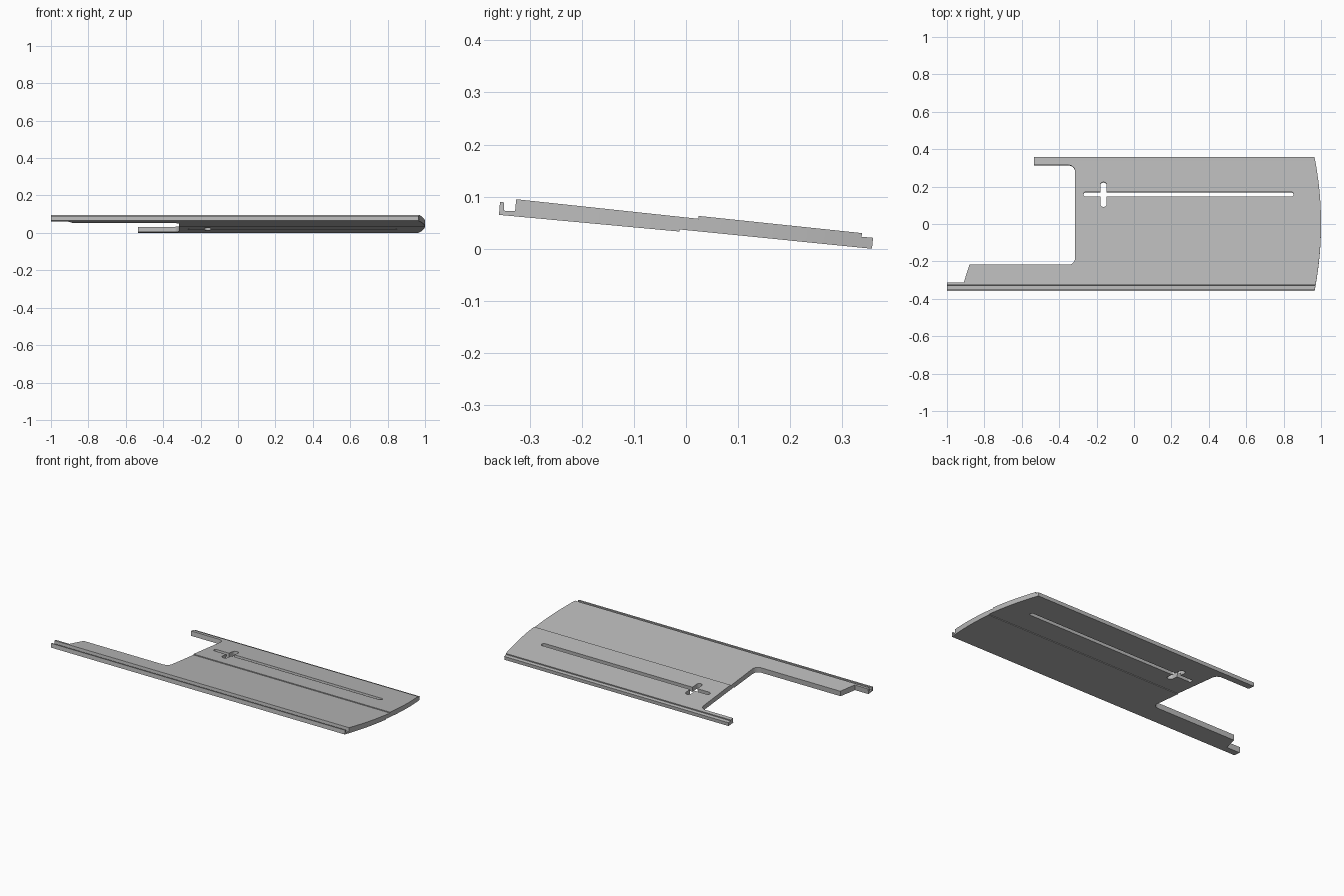
import bpy
import bmesh
import math
from mathutils import Matrix, Vector

if "Cube" in bpy.data.objects:
    bpy.data.objects.remove(bpy.data.objects["Cube"], do_unlink=True)

TILT = -math.radians(5.2)
MID_Z = 0.048

grey = bpy.data.materials.new("plain grey")
grey.use_nodes = True
color = (0.5, 0.5, 0.5, 1)
grey.diffuse_color = color
grey.node_tree.nodes["Principled BSDF"].inputs["Base Color"].default_value = color


def prism(name, points, direction):
    """Close a loop of 3D points and extrude it along a direction."""
    bm = bmesh.new()
    face = bm.faces.new([bm.verts.new(p) for p in points])
    ext = bmesh.ops.extrude_face_region(bm, geom=[face])
    moved = [v for v in ext["geom"] if isinstance(v, bmesh.types.BMVert)]
    bmesh.ops.translate(bm, verts=moved, vec=Vector(direction))
    bmesh.ops.recalc_face_normals(bm, faces=bm.faces)
    mesh = bpy.data.meshes.new(name)
    bm.to_mesh(mesh)
    bm.free()
    mesh.materials.append(grey)
    obj = bpy.data.objects.new(name, mesh)
    bpy.context.collection.objects.link(obj)
    return obj


def cutter(name, outline):
    """A prism standing square to the tilted panel."""
    obj = prism(name, [(x, y, -0.3) for x, y in outline], (0, 0, 0.6))
    obj.data.transform(Matrix.Translation((0, 0, MID_Z)) @ Matrix.Rotation(TILT, 4, "X"))
    obj.hide_render = True
    return obj


def arc(cx, cy, r, start, end, steps=8):
    angles = [math.radians(start + (end - start) * i / steps) for i in range(steps + 1)]
    return [(cx + r * math.cos(a), cy + r * math.sin(a)) for a in angles]


def cut(target, tool, operation):
    mod = target.modifiers.new(tool.name, "BOOLEAN")
    mod.object = tool
    mod.operation = operation
    mod.solver = "EXACT"
    bpy.context.view_layer.objects.active = target
    bpy.ops.object.modifier_apply(modifier=mod.name)
    bpy.data.objects.remove(tool, do_unlink=True)


# Cross-section: front lip and groove, lapped centre seam, rear ledge
section = [
    (-0.359, 0.065), (-0.357, 0.09), (-0.349, 0.089), (-0.349, 0.073),
    (-0.328, 0.072), (-0.326, 0.095), (0.024, 0.0575), (0.024, 0.063),
    (0.338, 0.03), (0.337, 0.023), (0.359, 0.021), (0.357, 0.0),
    (-0.012, 0.037), (-0.012, 0.033),
]
panel = prism("slotted_panel", [(-1, y, z) for y, z in section], (2.1, 0, 0))

# Plan outline: stepped arms on the left end, bowed right end
bow = [(1 - 0.035 * (y / 0.36) ** 2, y) for y in [-0.4 + 0.8 * i / 24 for i in range(25)]]
outline = (
    [(-1.1, -0.4)] + bow
    + [(-0.535, 0.4), (-0.535, 0.315)]
    + arc(-0.35, 0.28, 0.035, 90, 0)
    + arc(-0.35, -0.185, 0.035, 0, -90)
    + [(-0.88, -0.22), (-0.91, -0.315), (-1.1, -0.315)]
)
cut(panel, cutter("plan_outline", outline), "INTERSECT")

# Long slot with a short cross slot
long_slot = arc(0.84, 0.158, 0.013, -90, 90) + arc(-0.258, 0.158, 0.013, 90, 270)
cross_slot = arc(-0.163, 0.207, 0.017, 0, 180) + arc(-0.163, 0.107, 0.017, 180, 360)
cut(panel, cutter("long_slot", long_slot), "DIFFERENCE")
cut(panel, cutter("cross_slot", cross_slot), "DIFFERENCE")
